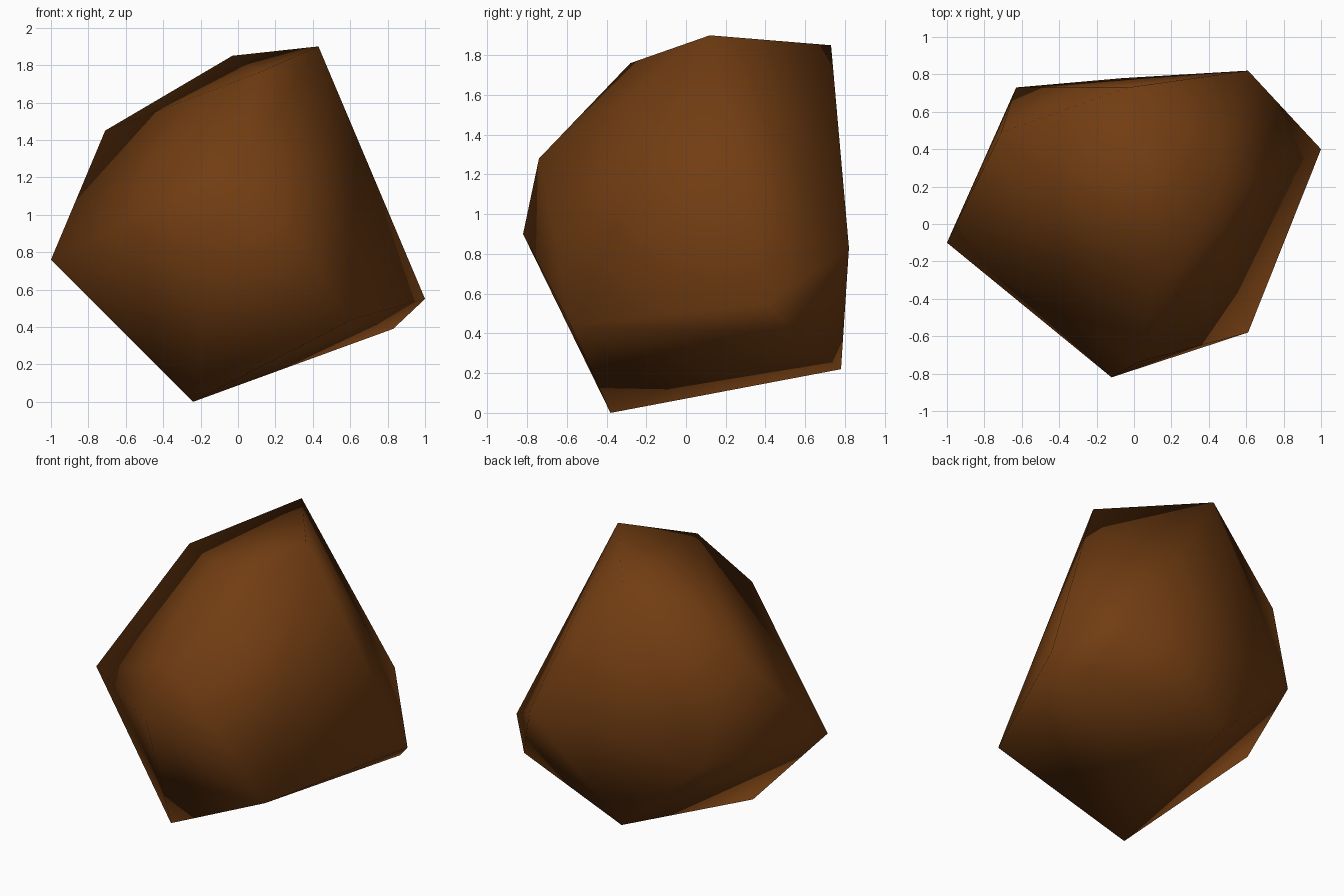
import bpy
import bmesh

cube = bpy.data.objects.get("Cube")
if cube:
    bpy.data.objects.remove(cube, do_unlink=True)

# Material
brown = bpy.data.materials.new("earth_brown")
brown.use_nodes = True
color = (0.165, 0.046, 0.006, 1.0)
brown.diffuse_color = color
shader = brown.node_tree.nodes["Principled BSDF"]
shader.inputs["Base Color"].default_value = color
shader.inputs["Roughness"].default_value = 0.9

# Corners of the stone, from the crown down to the foot
crown = [(0.43, 0.12, 1.90), (-0.03, 0.73, 1.85), (0.11, -0.28, 1.76)]
shoulder = [(-0.71, 0.49, 1.45), (0.02, -0.74, 1.28)]
waist = [(-0.12, -0.82, 0.90), (0.61, 0.82, 0.83),
         (-1.0, -0.10, 0.76), (-0.63, 0.73, 0.74)]
foot = [(1.0, 0.40, 0.55), (0.61, -0.58, 0.44), (0.83, 0.56, 0.39),
        (-0.06, 0.78, 0.22), (-0.24, -0.38, 0.0)]

# Wrap the corners in one faceted convex skin
bm = bmesh.new()
for corner in crown + shoulder + waist + foot:
    bm.verts.new(corner)
bmesh.ops.convex_hull(bm, input=bm.verts[:])
bmesh.ops.recalc_face_normals(bm, faces=bm.faces[:])

# The whole stone is softly shaded across its facets
for face in bm.faces:
    face.smooth = True

mesh = bpy.data.meshes.new("rock")
bm.to_mesh(mesh)
bm.free()
mesh.materials.append(brown)
rock = bpy.data.objects.new("rock", mesh)
bpy.context.collection.objects.link(rock)
